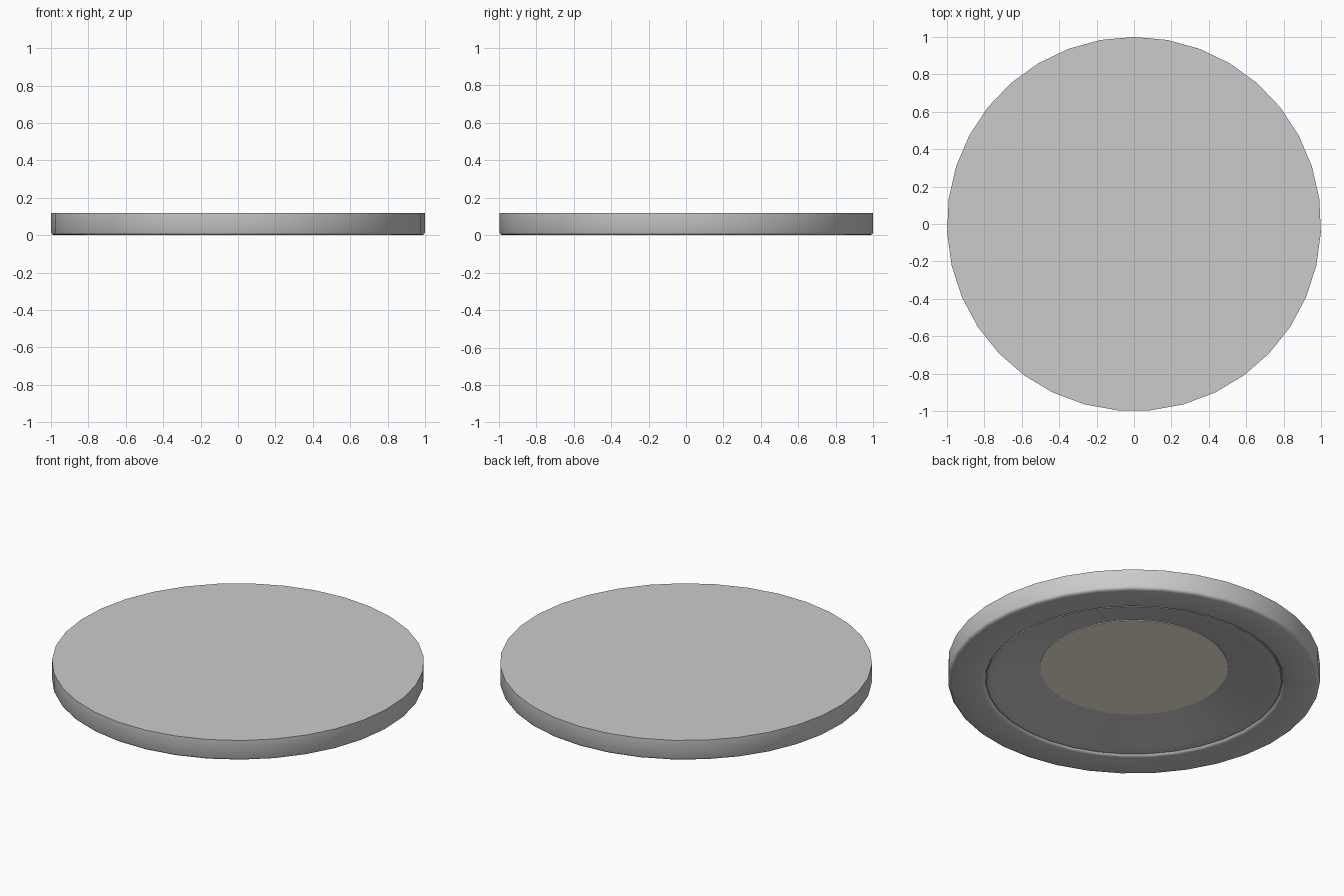
import bpy, bmesh, math

if "Cube" in bpy.data.objects:
    bpy.data.objects.remove(bpy.data.objects["Cube"])

SIDES = 35


def lathe(name, profile, color=None):
    """Spin (radius, z) points around z; end points at radius 0 close the caps."""
    bm = bmesh.new()
    rings = []
    for r, z in profile:
        ring = []
        for i in range(SIDES):
            a = math.pi / 2 + i * 2 * math.pi / SIDES
            ring.append(bm.verts.new((r * math.cos(a), r * math.sin(a), z)))
        rings.append(ring)
    for lo, hi in zip(rings, rings[1:]):
        for i in range(SIDES):
            j = (i + 1) % SIDES
            bm.faces.new((lo[i], lo[j], hi[j], hi[i]))
    # flat caps at both ends
    bm.faces.new(rings[0])
    bm.faces.new(rings[-1])
    bmesh.ops.recalc_face_normals(bm, faces=bm.faces)
    mesh = bpy.data.meshes.new(name)
    bm.to_mesh(mesh)
    bm.free()
    ob = bpy.data.objects.new(name, mesh)
    bpy.context.collection.objects.link(ob)
    if color:
        mat = bpy.data.materials.new(name + "_material")
        mat.diffuse_color = color
        mat.use_nodes = True
        mat.node_tree.nodes["Principled BSDF"].inputs["Base Color"].default_value = mat.diffuse_color
        mesh.materials.append(mat)
    bpy.ops.object.select_all(action='DESELECT')
    ob.select_set(True)
    bpy.context.view_layer.objects.active = ob
    bpy.ops.object.shade_smooth_by_angle(angle=math.radians(50))
    return ob


# round housing: flat top, rounded lower rim, trim ring and reflector cone
lathe("housing", [
    (1.0, 0.12), (1.0, 0.014), (0.994, 0.004), (0.98, 0.0),   # outer wall
    (0.82, 0.0), (0.806, 0.004), (0.80, 0.014),               # trim ring
    (0.795, 0.014), (0.793, 0.008), (0.745, 0.01),            # reflector lip
    (0.505, 0.092),                                           # reflector cone
])

# warm diffuser disc in the recess
lathe("light_diffuser", [(0.505, 0.095), (0.505, 0.088)], (1.0, 0.94, 0.8, 1.0))
